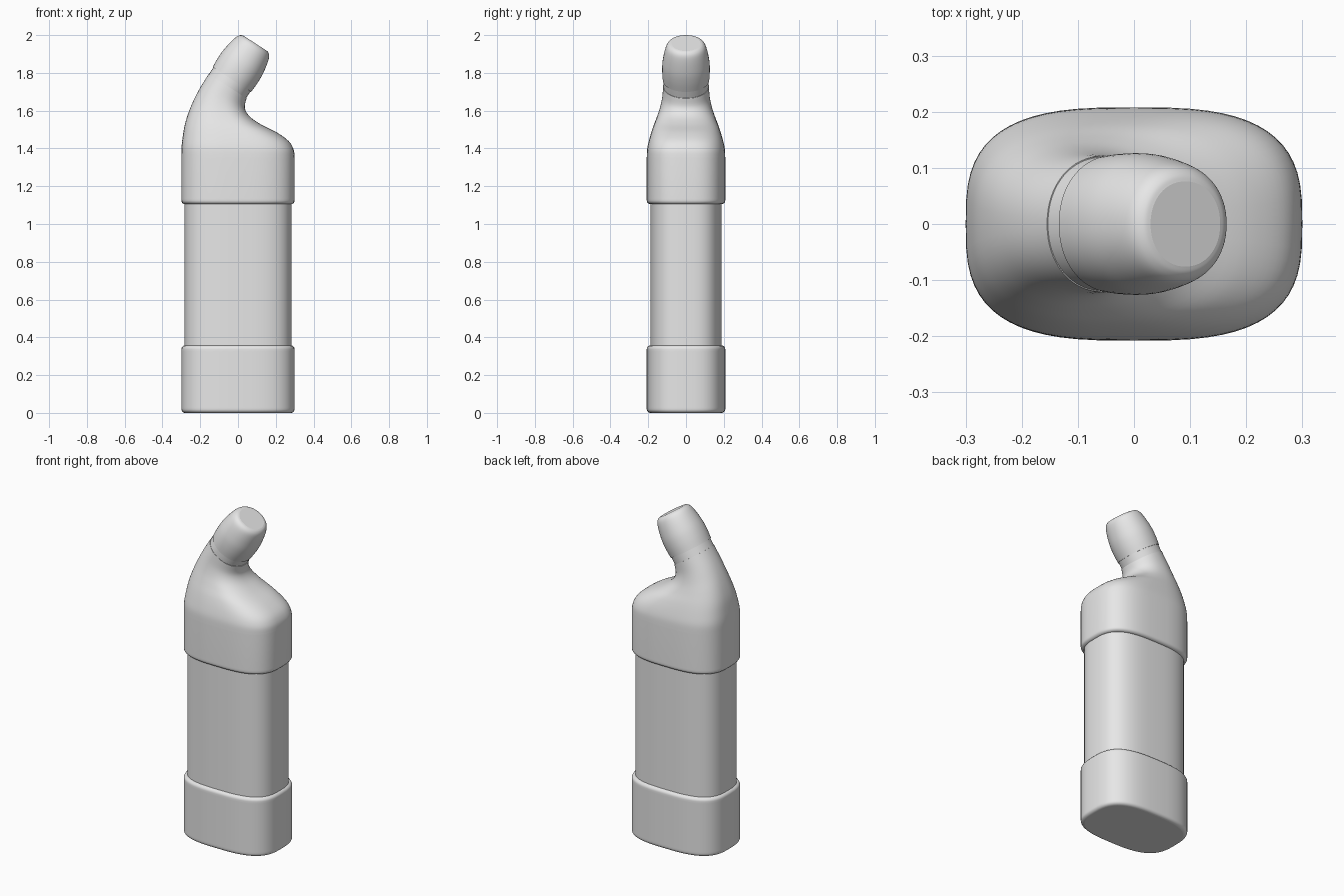
import bpy
import math
from mathutils import Vector

SEGMENTS = 64

if "Cube" in bpy.data.objects:
    bpy.data.objects.remove(bpy.data.objects["Cube"], do_unlink=True)

grey = bpy.data.materials.new("plain_grey")
grey.use_nodes = True
grey.diffuse_color = (0.8, 0.8, 0.8, 1)
grey.node_tree.nodes["Principled BSDF"].inputs["Base Color"].default_value = (0.8, 0.8, 0.8, 1)


# A section is (left x, left z, right x, right z, half depth, squareness)
def level(z, inset=0.0, width=0.3, depth=0.208):
    return (inset - width, z, width - inset, z, depth - inset, 3.0)


def rounded_edge(z, radius, up, steps=5):
    """Sections of a rounded rim; up is +1 for a top rim, -1 for a bottom rim."""
    rim = []
    for i in range(steps + 1):
        a = math.pi / 2 * i / steps
        rim.append(level(z - up * radius * (1 - math.sin(a)), radius * (1 - math.cos(a))))
    return rim if up > 0 else rim[::-1]


def smooth_path(sections, steps=5):
    """Catmull-Rom interpolation through the sections."""
    out = []
    last = len(sections) - 1
    for i in range(last):
        a, b = sections[max(i - 1, 0)], sections[i]
        c, d = sections[i + 1], sections[min(i + 2, last)]
        for s in range(steps):
            t = s / steps
            out.append(tuple(
                q + 0.5 * t * (r - p + t * (2 * p - 5 * q + 4 * r - w + t * (3 * (q - r) + w - p)))
                for p, q, r, w in zip(a, b, c, d)))
    return out + [sections[-1]]


def loft(name, sections):
    """Skin superellipse sections into a closed, smooth part."""
    verts, faces = [], []
    for lx, lz, rx, rz, depth, n in sections:
        centre = Vector(((lx + rx) / 2, 0, (lz + rz) / 2))
        half = Vector(((rx - lx) / 2, 0, (rz - lz) / 2))
        for k in range(SEGMENTS):
            a = 2 * math.pi * k / SEGMENTS
            c, s = math.cos(a), math.sin(a)
            u = math.copysign(abs(c) ** (2 / n), c)
            v = math.copysign(abs(s) ** (2 / n), s)
            verts.append(centre + half * u + Vector((0, depth * v, 0)))
    for i in range(len(sections) - 1):
        for k in range(SEGMENTS):
            m = (k + 1) % SEGMENTS
            lo, hi = i * SEGMENTS, (i + 1) * SEGMENTS
            faces.append((lo + k, lo + m, hi + m, hi + k))
    top = (len(sections) - 1) * SEGMENTS
    faces.append(tuple(reversed(range(SEGMENTS))))
    faces.append(tuple(range(top, top + SEGMENTS)))
    mesh = bpy.data.meshes.new(name)
    mesh.from_pydata(verts, [], faces)
    mesh.materials.append(grey)
    obj = bpy.data.objects.new(name, mesh)
    bpy.context.collection.objects.link(obj)
    bpy.ops.object.select_all(action='DESELECT')
    obj.select_set(True)
    bpy.context.view_layer.objects.active = obj
    bpy.ops.object.shade_smooth_by_angle(angle=math.radians(35))
    # Keep the two end faces flat
    for poly in mesh.polygons[-2:]:
        poly.use_smooth = False
    return obj


# Base cup with rounded rims
loft("base_cup", rounded_edge(0, 0.02, -1) + [level(0.03), level(0.325)]
     + rounded_edge(0.357, 0.02, 1))

# Slimmer middle body, running into the cup and the shoulder
loft("middle_body", [level(z, 0, 0.284, 0.189) for z in (0.34, 1.12)])

# Shoulder sweeping off to one side into a leaning neck
shoulder = smooth_path([
    level(1.35),
    (-0.299, 1.405, 0.294, 1.395, 0.205, 3.0),
    (-0.293, 1.46, 0.267, 1.44, 0.194, 2.9),
    (-0.282, 1.525, 0.205, 1.485, 0.177, 2.7),
    (-0.262, 1.59, 0.12, 1.528, 0.156, 2.5),
    (-0.235, 1.655, 0.061, 1.57, 0.138, 2.3),
    (-0.2, 1.722, 0.036, 1.615, 0.126, 2.2),
    (-0.155, 1.795, 0.045, 1.665, 0.121, 2.1),
])
loft("shoulder", rounded_edge(1.105, 0.02, -1) + [level(1.135)] + shoulder)

# Leaning nozzle axis, used by the neck band and the cap
origin = Vector((-0.0325, 1.765))
axis = Vector((0.545, 0.84)).normalized()
across = Vector((axis.y, -axis.x))


def leaning(t, radius, depth):
    left = origin + axis * t - across * radius
    right = origin + axis * t + across * radius
    return (left.x, left.y, right.x, right.y, depth, 2.1)


# Slightly recessed band between neck and cap
loft("neck_band", [leaning(t, 0.117, 0.119) for t in (-0.06, 0.01)])

# Rounded, flat-ended cap
cap = [(0, 0.121), (0.05, 0.124), (0.1, 0.123), (0.15, 0.116),
       (0.19, 0.107), (0.212, 0.098), (0.224, 0.086), (0.228, 0.074)]
loft("cap", smooth_path([leaning(t, r, r + 0.002) for t, r in cap]))
